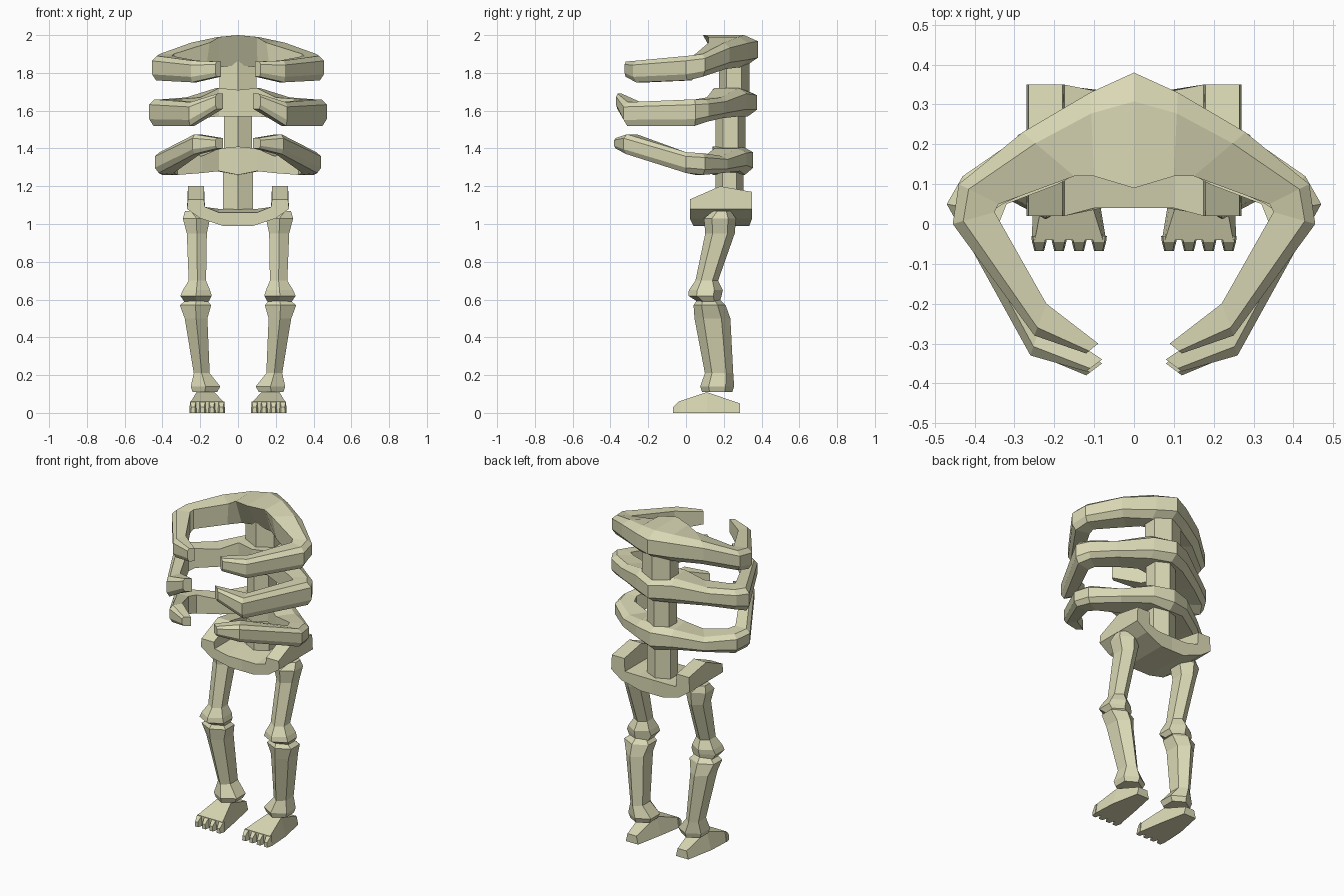
import bpy
import bmesh
from math import sin, cos, pi

cube = bpy.data.objects.get("Cube")
if cube:
    bpy.data.objects.remove(cube, do_unlink=True)

bone = bpy.data.materials.new("pale_bone")
bone.use_nodes = True
COLOUR = (0.70, 0.69, 0.46, 1)
bone.diffuse_color = COLOUR
bone.node_tree.nodes["Principled BSDF"].inputs["Base Color"].default_value = COLOUR


def loft(name, rings, cap_start=True, mirror=True):
    """Skin a list of equal-sized rings, with an optional mirrored twin."""
    bm = bmesh.new()
    loops = [[bm.verts.new(p) for p in ring] for ring in rings]
    n = len(loops[0])
    for a, b in zip(loops, loops[1:]):
        for i in range(n):
            j = (i + 1) % n
            bm.faces.new((a[i], a[j], b[j], b[i]))
    if cap_start:
        bm.faces.new(loops[0])
    bm.faces.new(loops[-1])
    bmesh.ops.recalc_face_normals(bm, faces=bm.faces)
    mesh = bpy.data.meshes.new(name)
    bm.to_mesh(mesh)
    bm.free()
    mesh.materials.append(bone)
    obj = bpy.data.objects.new(name, mesh)
    bpy.context.collection.objects.link(obj)
    if mirror:
        obj.modifiers.new("mirror", 'MIRROR').use_axis[0] = True
    return obj


def hexagon(z, cx, cy, rx, ry):
    """Horizontal six-sided ring with its points to front and back."""
    return [(cx + rx * sin(k * pi / 3) / sin(pi / 3), cy + ry * cos(k * pi / 3), z)
            for k in range(6)]


def rib_section(ox, oy, ix, iy, lo, hi, lean=0.0):
    """Upright rib section; lean pulls the lower inner edge outward."""
    def at(t, h):
        return (ix + (ox - ix) * t, iy + (oy - iy) * t, lo + (hi - lo) * h)
    return [at(lean, 0), at(0.8, 0), at(1, 0.25), at(1, 0.8), at(0.75, 1), at(0, 1)]


# Ribs, each from the spine round to the front tip
ribs = {
    "upper_rib": [
        (0, .38, 0, .09, 1.84, 2.0, .35), (.11, .33, .10, .12, 1.83, 1.99, .3),
        (.28, .23, .15, .12, 1.82, 1.96, .15), (.44, .10, .34, .05, 1.78, 1.90),
        (.455, 0, .35, .03, 1.76, 1.89), (.25, -.28, .22, -.20, 1.75, 1.865),
        (.12, -.325, .09, -.30, 1.78, 1.86)],
    "middle_rib": [
        (0, .375, 0, .14, 1.57, 1.71), (.12, .32, .10, .15, 1.57, 1.72),
        (.30, .21, .20, .11, 1.56, 1.67), (.43, .12, .33, .05, 1.54, 1.66),
        (.47, .05, .36, .03, 1.52, 1.66), (.26, -.33, .23, -.24, 1.52, 1.645),
        (.12, -.37, .08, -.34, 1.61, 1.69)],
    "lower_rib": [
        (0, .355, 0, .14, 1.26, 1.41), (.12, .32, .10, .15, 1.28, 1.40),
        (.28, .22, .19, .10, 1.27, 1.36), (.42, .10, .32, .05, 1.26, 1.375),
        (.44, 0, .34, 0, 1.27, 1.38), (.24, -.33, .20, -.26, 1.37, 1.475),
        (.12, -.38, .08, -.35, 1.40, 1.455)],
}
for name, stations in ribs.items():
    loft(name, [rib_section(*s) for s in stations], cap_start=False)

# Spine segments between the ribs
for name, lo, hi, cy, rx, ry in (
        ("lower_spine", 1.0, 1.32, .23, .08, .075),
        ("middle_spine", 1.32, 1.64, .235, .075, .08),
        ("upper_spine", 1.64, 1.92, .255, .098, .08)):
    loft(name, [hexagon(z, 0, cy, rx, ry) for z in (lo, hi)], mirror=False)


# Pelvis: channel with raised side wings, lofted from front to back
def pelvis_section(y, base_y, top, floor):
    return [(0, base_y, .99), (.08, base_y, .99), (.20, y, 1.03), (.27, y, 1.08),
            (.265, y, top), (.18, y, top), (.175, y, 1.09), (.10, base_y, floor),
            (0, base_y, floor)]


pelvis = loft("pelvis", [pelvis_section(.02, .04, 1.13, 1.06),
                         pelvis_section(.18, .18, 1.20, 1.08),
                         pelvis_section(.35, .335, 1.17, 1.08)])
# Drop the hidden inner wall on the centre plane
bm = bmesh.new()
bm.from_mesh(pelvis.data)
bmesh.ops.delete(bm, geom=[f for f in bm.faces
                           if all(abs(v.co.x) < 1e-5 for v in f.verts)],
                 context='FACES')
bm.to_mesh(pelvis.data)
bm.free()

# Leg bones
loft("thigh_bone", [hexagon(*s) for s in (
    (1.07, .25, .19, .03, .045), (1.03, .22, .18, .072, .085),
    (.95, .218, .18, .053, .078), (.70, .215, .11, .046, .06),
    (.65, .22, .105, .072, .09), (.62, .222, .10, .083, .088),
    (.59, .22, .12, .065, .06))])
loft("shin_bone", [hexagon(*s) for s in (
    (.60, .22, .12, .05, .06), (.57, .225, .125, .083, .085),
    (.50, .222, .14, .06, .095), (.21, .192, .175, .042, .075),
    (.14, .172, .165, .078, .09), (.11, .175, .165, .065, .08))])


# Feet and toes
def foot_section(y, x0, x1, top, inset):
    return [(x0, y, 0), (x1, y, 0), (x1 - inset, y, top), (x0 + inset, y, top)]


loft("foot", [foot_section(*s) for s in (
    (-.04, .07, .257, .06, .008), (.11, .095, .25, .11, .03),
    (.285, .13, .215, .05, .012))])
for k in range(4):
    x = .088 + k * .05
    loft("toe", [foot_section(-.03, x - .02, x + .02, .06, .004),
                 foot_section(-.045, x - .018, x + .018, .055, .004),
                 foot_section(-.068, x - .012, x + .012, .03, .003)])
